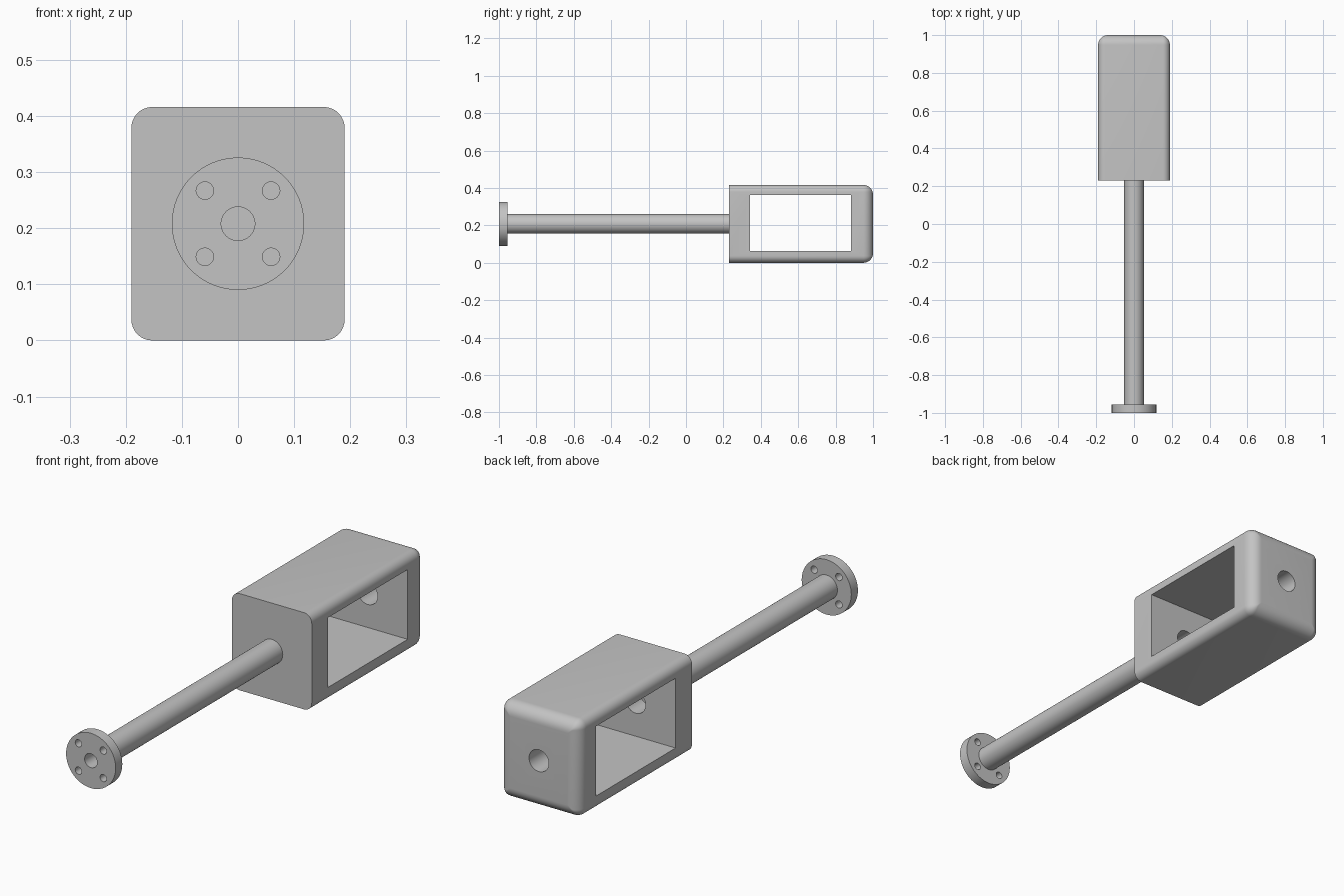
import bpy, bmesh
from math import sin, cos, pi, radians
from mathutils import Matrix, Vector

cube = bpy.data.objects.get("Cube")
if cube:
    bpy.data.objects.remove(cube, do_unlink=True)

MID = 0.208           # height of the shaft axis
HALF_W, HALF_H = 0.19, 0.208
FRONT, BACK = 0.23, 1.0

steel = bpy.data.materials.new("grey_steel")
steel.use_nodes = True
grey = (0.55, 0.55, 0.55, 1)
steel.diffuse_color = grey
steel.node_tree.nodes["Principled BSDF"].inputs["Base Color"].default_value = grey


def finish(name, bm):
    bmesh.ops.recalc_face_normals(bm, faces=bm.faces)
    mesh = bpy.data.meshes.new(name)
    bm.to_mesh(mesh)
    bm.free()
    mesh.materials.append(steel)
    obj = bpy.data.objects.new(name, mesh)
    bpy.context.collection.objects.link(obj)
    return obj


def rod(name, radius, y0, y1, x=0, z=MID):
    """Cylinder along the y axis."""
    bm = bmesh.new()
    place = Matrix.Translation((x, (y0 + y1) / 2, z)) @ Matrix.Rotation(pi / 2, 4, 'X')
    bmesh.ops.create_cone(bm, cap_ends=True, segments=48, radius1=radius,
                          radius2=radius, depth=y1 - y0, matrix=place)
    return finish(name, bm)


def block(name, size, centre):
    bm = bmesh.new()
    place = Matrix.Translation(centre) @ Matrix.Diagonal((*size, 1))
    bmesh.ops.create_cube(bm, size=1, matrix=place)
    return finish(name, bm)


def activate(obj):
    bpy.ops.object.select_all(action='DESELECT')
    obj.select_set(True)
    bpy.context.view_layer.objects.active = obj


def cut(obj, cutters):
    activate(obj)
    for cutter in cutters:
        mod = obj.modifiers.new("cut", 'BOOLEAN')
        mod.operation = 'DIFFERENCE'
        mod.solver = 'EXACT'
        mod.object = cutter
        bpy.ops.object.modifier_apply(modifier=mod.name)
        bpy.data.objects.remove(cutter, do_unlink=True)


def smooth(obj):
    activate(obj)
    bpy.ops.object.shade_smooth_by_angle(angle=radians(30))


# Housing: rounded rectangle lofted from the flat front to the rounded back
def ring(bm, y, inset):
    corner = max(0.037 - inset, 0.003)
    verts = []
    for quarter, (sx, sz) in enumerate(((1, 1), (-1, 1), (-1, -1), (1, -1))):
        for i in range(9):
            a = (quarter + i / 8) * pi / 2
            x = sx * (HALF_W - inset - corner) + corner * cos(a)
            z = sz * (HALF_H - inset - corner) + corner * sin(a)
            verts.append(bm.verts.new((x, y, MID + z)))
    return verts


ROUND = 0.052
bm = bmesh.new()
rings = [ring(bm, FRONT, 0)]
for i in range(11):
    t = i / 10 * pi / 2
    rings.append(ring(bm, BACK - ROUND * (1 - sin(t)), ROUND * (1 - cos(t))))
for a, b in zip(rings, rings[1:]):
    for i in range(len(a)):
        j = (i + 1) % len(a)
        bm.faces.new((a[i], a[j], b[j], b[i]))
bm.faces.new(rings[0])
bm.faces.new(rings[-1])
housing = finish("housing", bm)

# Side window, rear hole and blind socket in the front wall
cut(housing, [
    block("window_cutter", (1, 0.54, 0.30), (0, 0.612, 0.212)),
    rod("rear_hole_cutter", 0.047, 0.8, 1.1),
    rod("socket_cutter", 0.047, 0.25, 0.5),
])
smooth(housing)

# Shaft with end flange and blind bore, turned about the y axis
profile = [(0, 0.15), (0.03, 0.15), (0.03, -1), (0.118, -1),
           (0.118, -0.955), (0.052, -0.955), (0.052, 0.24), (0, 0.24)]
bm = bmesh.new()
points = [bm.verts.new((r, y, MID)) for r, y in profile]
edges = [bm.edges.new(pair) for pair in zip(points, points[1:])]
bmesh.ops.spin(bm, geom=points + edges, cent=Vector((0, 0, MID)), axis=(0, 1, 0),
               angle=2 * pi, steps=64, use_duplicate=False)
bmesh.ops.remove_doubles(bm, verts=bm.verts, dist=0.0001)
shaft = finish("flanged_shaft", bm)

# Four bolt holes in the flange
cut(shaft, [rod("bolt_hole_cutter", 0.0155, -1.1, -0.9, sx * 0.059, MID + sz * 0.059)
            for sx in (-1, 1) for sz in (-1, 1)])
smooth(shaft)
